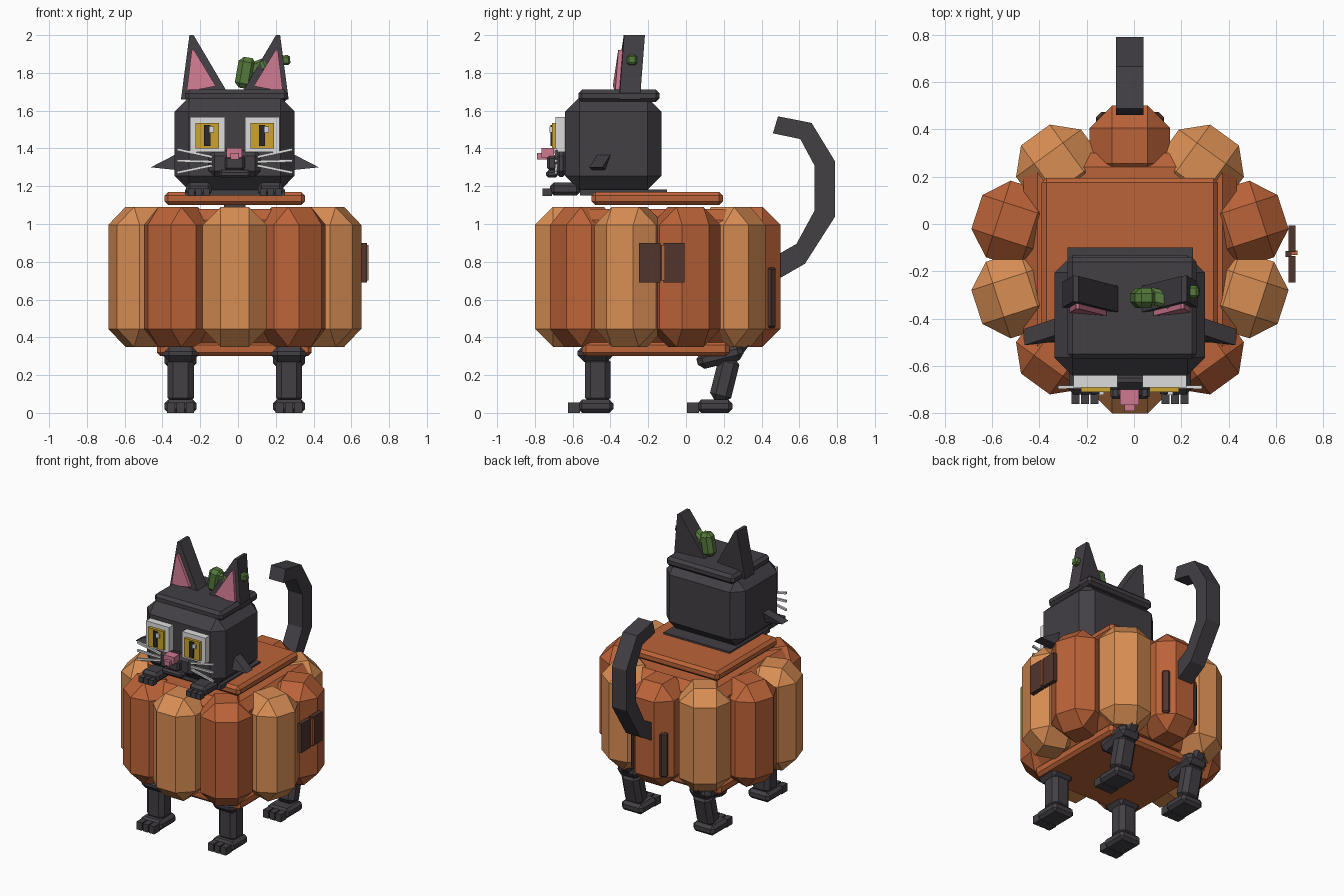
import bpy, bmesh, math
from mathutils import Matrix, Vector, Euler

if "Cube" in bpy.data.objects:
    bpy.data.objects.remove(bpy.data.objects["Cube"])

CX = -0.017  # symmetry plane of the body


def material(name, rgb):
    m = bpy.data.materials.new(name)
    m.diffuse_color = (*rgb, 1)
    m.use_nodes = True
    m.node_tree.nodes["Principled BSDF"].inputs["Base Color"].default_value = m.diffuse_color
    return m


DARK_ORANGE = material("dark orange", (0.50, 0.125, 0.04))
LIGHT_ORANGE = material("light orange", (0.69, 0.27, 0.088))
FUR = material("charcoal fur", (0.056, 0.050, 0.060))
BLACK = material("pupil black", (0.025, 0.022, 0.027))
WHITE = material("white", (0.72, 0.72, 0.72))
YELLOW = material("yellow", (0.60, 0.37, 0.03))
PINK = material("pink", (0.62, 0.19, 0.28))
GREEN = material("green", (0.09, 0.19, 0.045))
BROWN = material("brown", (0.085, 0.036, 0.026))


def finish(name, bm, mat):
    bmesh.ops.recalc_face_normals(bm, faces=bm.faces)
    me = bpy.data.meshes.new(name)
    bm.to_mesh(me)
    bm.free()
    me.materials.append(mat)
    ob = bpy.data.objects.new(name, me)
    bpy.context.collection.objects.link(ob)
    return ob


def box(name, center, size, mat, bevel=0.0, rot=(0, 0, 0)):
    """Chamfered box, rotated (degrees) about its own centre."""
    bm = bmesh.new()
    bmesh.ops.create_cube(bm, size=1)
    bmesh.ops.scale(bm, vec=size, verts=bm.verts)
    if bevel:
        bmesh.ops.bevel(bm, geom=bm.edges[:], offset=bevel, segments=1,
                        affect='EDGES', clamp_overlap=True)
    r = Euler([math.radians(a) for a in rot]).to_matrix().to_4x4()
    bmesh.ops.transform(bm, matrix=Matrix.Translation(center) @ r, verts=bm.verts)
    return finish(name, bm, mat)


def span(name, x, y, z, mat, bevel=0.0):
    """Box given by its ranges on each axis."""
    c = [(a + b) / 2 for a, b in (x, y, z)]
    s = [abs(b - a) for a, b in (x, y, z)]
    return box(name, c, s, mat, bevel)


def bar(name, a, b, width, mat, bevel=0.0):
    """Square bar from point a to point b."""
    a, b = Vector(a), Vector(b)
    e = (b - a).to_track_quat('Z', 'Y').to_euler()
    return box(name, (a + b) / 2, (width, width, (b - a).length), mat, bevel,
               [math.degrees(v) for v in e])


def prism(name, pts, place, near, far, mat):
    """Extrude a 2D outline; place(u, v, w) maps it into space."""
    bm = bmesh.new()
    rings = [[bm.verts.new(place(u, v, w)) for u, v in pts] for w in (near, far)]
    n = len(pts)
    bm.faces.new(rings[0])
    bm.faces.new(rings[1][::-1])
    for i in range(n):
        j = (i + 1) % n
        bm.faces.new((rings[0][i], rings[0][j], rings[1][j], rings[1][i]))
    return finish(name, bm, mat)


# Pumpkin body: core, ten ribs, top and bottom slabs
CY = -0.15
span("pumpkin_core", (CX - .45, CX + .45), (CY - .45, CY + .45), (.37, 1.08), DARK_ORANGE, .06)
for i in range(10):
    deg = 90 + 36 * i
    a = math.radians(deg)
    box(f"pumpkin_rib_{i + 1}", (CX + .51 * math.cos(a), CY + .48 * math.sin(a), .72),
        (.34, .34, .74), LIGHT_ORANGE if i % 2 else DARK_ORANGE, .095, (0, 0, deg))
span("pumpkin_lid", (-.39, .355), (-.50, .195), (1.10, 1.17), DARK_ORANGE, .02)
span("pumpkin_base", (-.43, .39), (-.55, .23), (.30, .38), DARK_ORANGE, .02)

# Patches on the right rib and the two back chamfers
for n, y in (("front", -.192), ("back", -.063)):
    box(f"side_patch_{n}", (.667, y, .795), (.03, .112, .21), BROWN)
span("side_patch_inner", (.64, .665), (-.14, -.115), (.70, .89), BROWN)
span("side_patch_stitch", (.66, .69), (-.13, -.112), (.70, .89), DARK_ORANGE)
for s, n in ((-1, "left"), (1, "right")):
    box(f"back_patch_{n}", (CX + s * .123, .453, .61), (.055, .025, .32), BROWN, .01,
        (0, 0, -45 * s))

# Head
span("neck", (-.28, .25), (-.56, -.10), (1.15, 1.182), FUR)
span("head", (-.335, .30), (-.64, -.13), (1.18, 1.67), FUR, .075)
span("head_cap", (-.28, .265), (-.57, -.14), (1.645, 1.712), FUR, .02)

# Muzzle, mouth and nose
span("muzzle", (-.155, .12), (-.70, -.62), (1.25, 1.39), FUR, .03)
span("chin", (-.10, .066), (-.74, -.68), (1.245, 1.285), FUR, .012)
span("muzzle_bridge", (-.07, .036), (-.735, -.66), (1.285, 1.36), FUR, .012)
span("nose", (-.06, .022), (-.765, -.70), (1.352, 1.402), PINK)
span("nose_tip", (-.04, .004), (-.79, -.72), (1.342, 1.375), PINK)

for s, n in ((-1, "left"), (1, "right")):
    def X(d):
        return CX + s * d

    # Eyes
    span(f"eye_white_{n}", (X(.053), X(.238)), (-.69, -.63), (1.38, 1.567), WHITE)
    ex = X(.145)
    span(f"iris_{n}", (ex - .062, ex + .062), (-.71, -.68), (1.40, 1.535), YELLOW)
    span(f"pupil_{n}", (ex - .018, ex + .016), (-.718, -.70), (1.412, 1.525), BLACK)
    span(f"eye_glint_{n}", (ex + .012, ex + .036), (-.722, -.70), (1.485, 1.515), WHITE)

    # Whiskers
    for k, (z0, z1) in enumerate(((1.355, 1.395), (1.33, 1.335), (1.31, 1.272))):
        bar(f"whisker_{n}_{k + 1}", (X(.12), -.685, z0), (X(.305), -.69, z1), .014, WHITE)

    # Cheek tuft
    prism(f"cheek_tuft_{n}", [(.30, 1.375), (.445, 1.30), (.30, 1.285)],
          lambda u, v, w: (X(u), w + .15 * (u - .3) * -1 + .35 * (v - 1.33), v),
          -.48, -.41, FUR)

    # Ears with pink inner panel
    prism(f"ear_{n}", [(.285, 1.66), (.24, 2.0), (.218, 2.0), (.05, 1.715), (.05, 1.66)],
          lambda u, v, w: (X(u), w + .09 * (v - 1.66) + .10 * (u - .17), v),
          -.365, -.255, FUR)
    prism(f"inner_ear_{n}", [(.255, 1.70), (.228, 1.92), (.215, 1.92), (.10, 1.73)],
          lambda u, v, w: (X(u), w + .09 * (v - 1.66) + .10 * (u - .17), v),
          -.387, -.36, PINK)

    # Paws resting on the rim
    px = X(.19)
    span(f"rim_paw_{n}", (px - .068, px + .068), (-.72, -.56), (1.15, 1.22), FUR, .02)
    for k in (-1, 0, 1):
        box(f"rim_toe_{n}_{k + 2}", (px + k * .04, -.735, 1.167), (.034, .05, .04), FUR)

    # Walking legs
    lx = X(.287)
    span(f"front_shoulder_{n}", (lx - .095, lx + .095), (-.575, -.385), (.27, .36), FUR, .035)
    span(f"front_leg_{n}", (lx - .07, lx + .07), (-.535, -.40), (.05, .30), FUR, .03)
    box(f"back_thigh_{n}", (lx, .18, .30), (.17, .25, .09), FUR, .03, (14, 0, 0))
    bar(f"back_hip_{n}", (lx, .22, .28), (lx, .31, .40), .09, FUR, .02)
    box(f"back_leg_{n}", (lx, .205, .18), (.14, .115, .24), FUR, .03, (-14, 0, 0))
    for part, y in (("front", -.478), ("back", .152)):
        span(f"{part}_paw_{n}", (lx - .085, lx + .085), (y - .093, y + .093), (0, .07), FUR, .02)
        for k in (-1, 0, 1):
            box(f"{part}_toe_{n}_{k + 2}", (lx + k * .05, y - .115, .028),
                (.042, .066, .056), FUR)

# Leafy stem beside the ear
box("stem_base", (.04, -.312, 1.80), (.095, .085, .165), GREEN, .025, (0, 10, 0))
bar("stem_middle", (.06, -.30, 1.81), (.16, -.325, 1.85), .07, GREEN, .015)
bar("stem_side", (.13, -.30, 1.81), (.21, -.30, 1.87), .07, GREEN, .015)
bar("stem_tip", (.18, -.29, 1.86), (.275, -.285, 1.87), .052, GREEN, .01)

# Curled tail, outline seen from the side
tail = [(.42, .70), (.50, .715), (.63, .79), (.79, 1.04), (.79, 1.33), (.665, 1.535),
        (.487, 1.57), (.46, 1.48), (.605, 1.45), (.68, 1.31), (.68, 1.07), (.585, .895),
        (.42, .80)]
prism("tail", tail, lambda u, v, w: (w, u, v), CX - .058, CX + .058, FUR)
